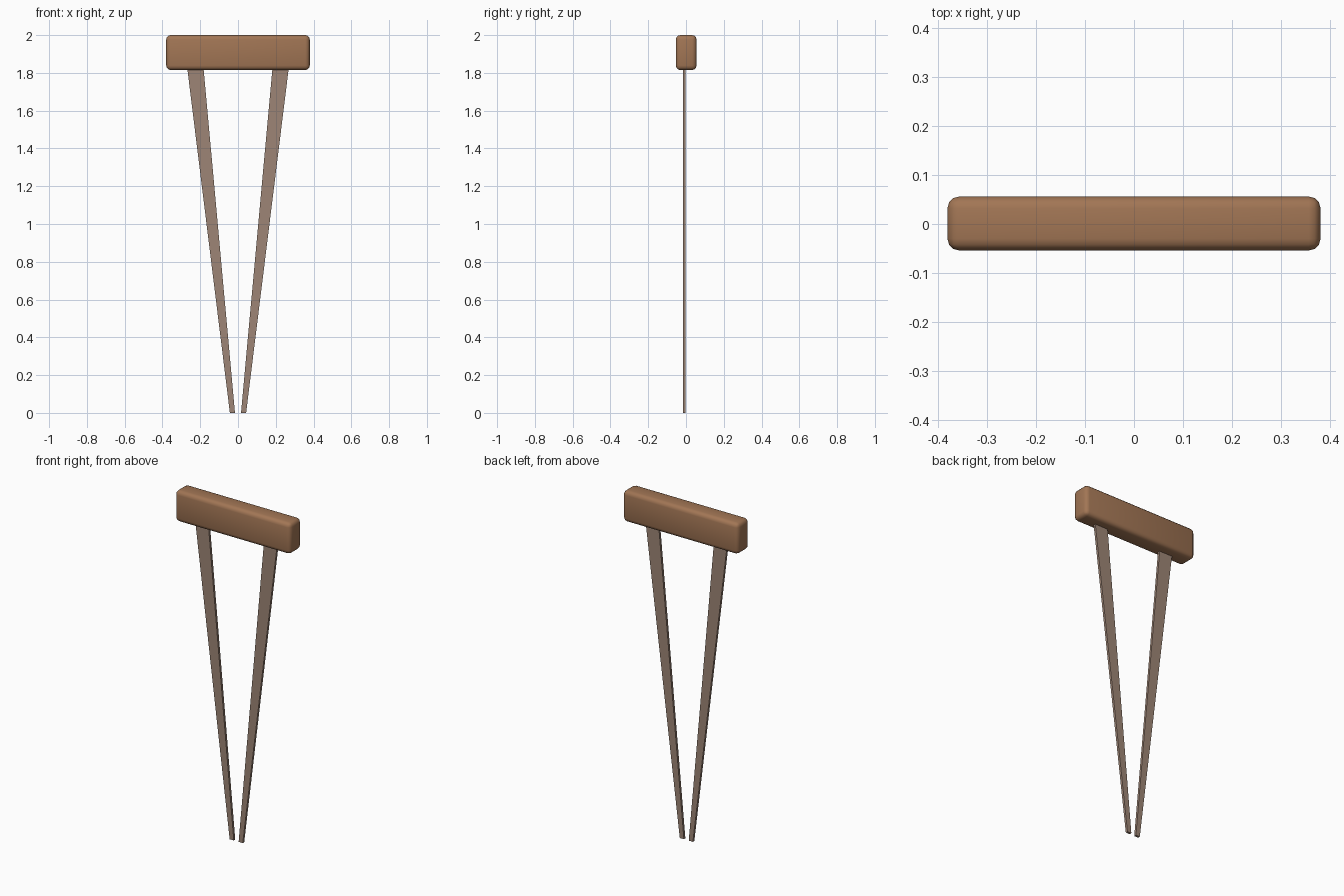
import bpy
import bmesh

if "Cube" in bpy.data.objects:
    bpy.data.objects.remove(bpy.data.objects["Cube"])


def material(name, rgb):
    m = bpy.data.materials.new(name)
    m.diffuse_color = (*rgb, 1.0)
    m.use_nodes = True
    m.node_tree.nodes["Principled BSDF"].inputs["Base Color"].default_value = m.diffuse_color
    return m


def make_object(name, bm, mat):
    bmesh.ops.recalc_face_normals(bm, faces=bm.faces)
    mesh = bpy.data.meshes.new(name)
    bm.to_mesh(mesh)
    bm.free()
    mesh.materials.append(mat)
    obj = bpy.data.objects.new(name, mesh)
    bpy.context.collection.objects.link(obj)
    return obj


warm_wood = material("warm_wood", (0.36, 0.18, 0.09))
grey_wood = material("grey_wood", (0.34, 0.235, 0.18))

# Rounded crossbar
bm = bmesh.new()
bmesh.ops.create_cube(bm, size=1.0)
bmesh.ops.scale(bm, vec=(0.76, 0.11, 0.185), verts=bm.verts)
bmesh.ops.translate(bm, vec=(0, 0.001, 1.9075), verts=bm.verts)
bar = make_object("crossbar", bm, warm_wood)
bevel = bar.modifiers.new("rounded_edges", 'BEVEL')
bevel.width = 0.024
bevel.segments = 3
bpy.context.view_layer.objects.active = bar
bar.select_set(True)
bpy.ops.object.shade_smooth()


# Thin tapered slats, mirrored left and right
def slat(name, side):
    profile = [(0.016, 0.0), (0.043, 0.0), (0.268, 1.82), (0.182, 1.82)]
    bm = bmesh.new()
    face = bm.faces.new([bm.verts.new((side * x, -0.017, z)) for x, z in profile])
    ext = bmesh.ops.extrude_face_region(bm, geom=[face])
    verts = [v for v in ext["geom"] if isinstance(v, bmesh.types.BMVert)]
    bmesh.ops.translate(bm, vec=(0, 0.014, 0), verts=verts)
    return make_object(name, bm, grey_wood)


slat("left_leg", -1)
slat("right_leg", 1)
